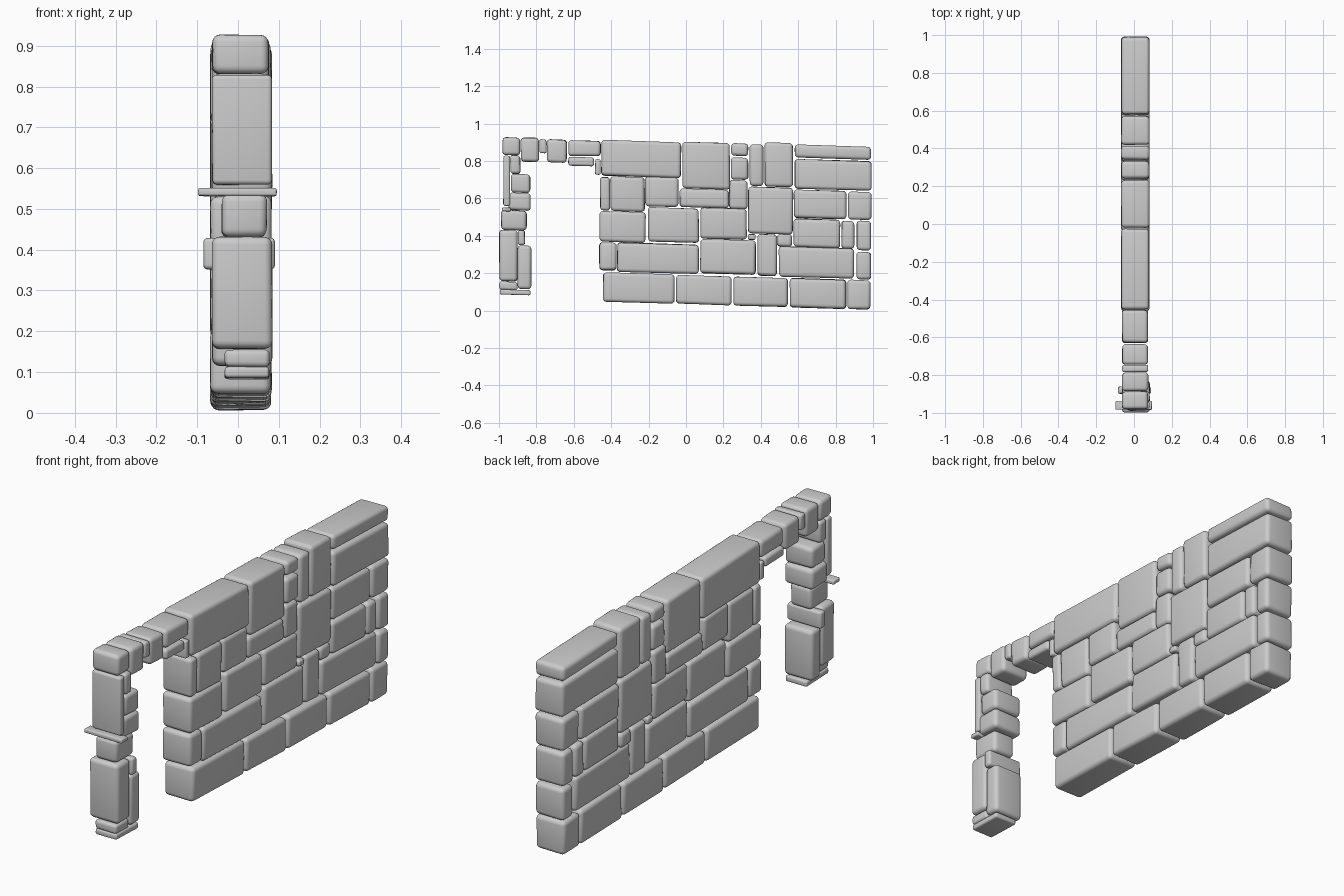
import bpy, bmesh, math, random

random.seed(4)
SLOPE = -0.03          # every course dips gently towards +y
WALL_X = (-0.067, 0.081)
PILLAR_X = (-0.063, 0.075)


def stone(name, y0, y1, z0, z1, x=WALL_X):
    """One rounded, slightly irregular stone block."""
    gap = 0.0015
    c = ((x[0] + x[1]) / 2, (y0 + y1) / 2, (z0 + z1) / 2)
    s = (x[1] - x[0], y1 - y0 - 2 * gap, z1 - z0 - 2 * gap)
    j = min(0.003, 0.04 * min(s))
    bm = bmesh.new()
    bmesh.ops.create_cube(bm, size=1)
    for v in bm.verts:
        for i in range(3):
            v.co[i] = v.co[i] * s[i] + random.uniform(-j, j) * 0.8
        v.co.z += SLOPE * v.co.y
    bmesh.ops.bevel(bm, geom=bm.edges[:], offset=min(0.019, 0.3 * min(s)),
                    segments=4, profile=0.5, affect='EDGES')
    for f in bm.faces:
        f.smooth = True
    me = bpy.data.meshes.new(name)
    bm.to_mesh(me)
    bm.free()
    ob = bpy.data.objects.new(name, me)
    ob.location = c
    bpy.context.collection.objects.link(ob)


def stones(name, *rects, x=WALL_X):
    for r in rects:
        stone(name, *r, x=x)


def course(name, z0, z1, breaks):
    """Row of stones between joints; heights are those at y = 0."""
    for a, b in zip(breaks, breaks[1:]):
        dz = SLOPE * (a + b) / 2
        stone(name, a + 0.003, b - 0.003, z0 + dz, z1 + dz)


# Base course
course("base_stone", 0.034, 0.192, (-0.447, -0.057, 0.248, 0.55, 0.86, 0.99))

# Second course
stones("lower_stone",
       (-.465, -.37, .215, .365), (-.37, .068, .20, .36), (.075, .373, .195, .38),
       (.38, .487, .185, .41), (.495, .90, .175, .34), (.91, .99, .165, .315))

# Third course
stones("middle_stone",
       (-.462, -.215, .365, .53), (-.205, .07, .363, .55), (.075, .325, .38, .55),
       (.485, .57, .34, .41), (.575, .825, .335, .49), (.83, .90, .33, .48),
       (.91, .99, .32, .48))
stone("filler_stone", .33, .373, .377, .41)
stone("large_stone", .33, .573, .41, .66)

# Fourth course
stones("upper_stone",
       (-.46, -.405, .535, .715), (-.405, -.22, .53, .715), (-.22, -.04, .555, .715),
       (-.035, .23, .55, .65), (.23, .33, .54, .70), (.575, .86, .49, .645),
       (.865, .992, .485, .635))

# Top of the wall
stones("top_stone",
       (-.455, -.025, .715, .907), (-.02, .235, .65, .90), (.24, .335, .825, .895),
       (.24, .335, .70, .82), (.34, .415, .665, .89), (.42, .572, .66, .898),
       (.58, .99, .812, .883), (.58, .993, .645, .805))

# Lintel over the doorway
stones("lintel_stone",
       (-.63, -.455, .825, .91), (-.63, -.49, .772, .822), (-.487, -.455, .725, .81),
       (-.745, -.635, .79, .915), (-.785, -.745, .84, .917), (-.885, -.785, .793, .926),
       (-.982, -.885, .83, .928), x=PILLAR_X)

# Door pillar
stones("pillar_stone",
       (-.978, -.94, .558, .83), (-.94, -.885, .73, .832), (-.937, -.83, .63, .73),
       (-.95, -.83, .535, .63), (-1, -.90, .155, .432), (-.90, -.825, .113, .35),
       x=(-.063, .083))
stone("pillar_middle_stone", -.99, -.85, .43, .535, (-.04, .07))

# Ledges that stick out of the pillar, and its foot
stone("pillar_ledge", -.985, -.935, .53, .552, (-.098, .095))
stone("pillar_crossbar", -.90, -.86, .35, .43, (-.085, .09))
stone("pillar_foot_block", -1, -.90, .11, .155, (-.033, .077))
stone("pillar_foot_slab", -.997, -.83, .083, .113, (-.033, .077))
